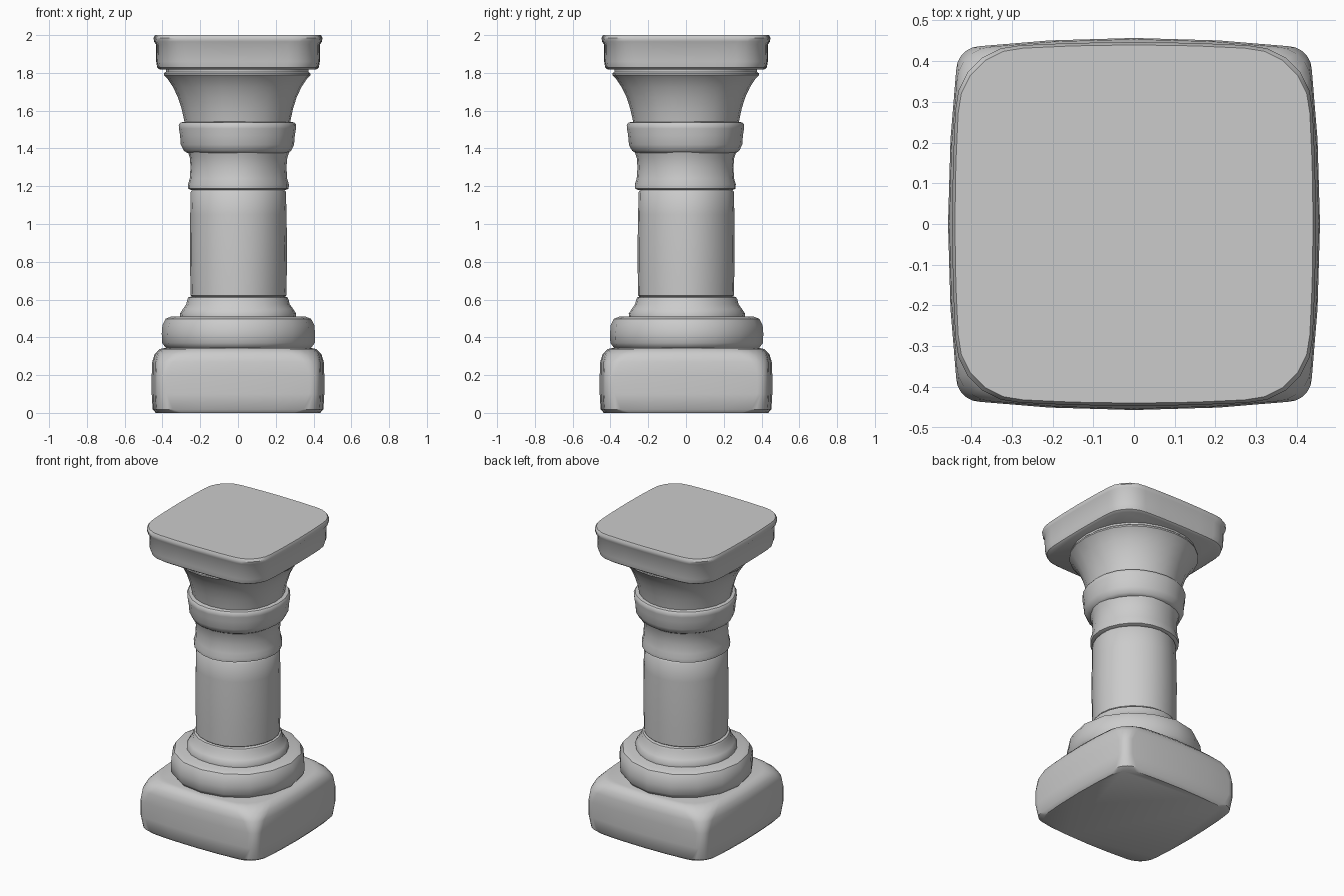
import bpy, bmesh, math, random

if "Cube" in bpy.data.objects:
    bpy.data.objects.remove(bpy.data.objects["Cube"])

random.seed(4)


def loft(name, rings, angle=40):
    """Skin a stack of equal-length rings, cap both ends, shade smooth."""
    bm = bmesh.new()
    loops = [[bm.verts.new(p) for p in ring] for ring in rings]
    n = len(loops[0])
    for a, b in zip(loops, loops[1:]):
        for i in range(n):
            j = (i + 1) % n
            bm.faces.new((a[i], a[j], b[j], b[i]))
    bm.faces.new(loops[0][::-1])
    bm.faces.new(loops[-1])
    mesh = bpy.data.meshes.new(name)
    bm.to_mesh(mesh)
    bm.free()
    ob = bpy.data.objects.new(name, mesh)
    bpy.context.collection.objects.link(ob)
    bpy.ops.object.select_all(action='DESELECT')
    ob.select_set(True)
    bpy.context.view_layer.objects.active = ob
    bpy.ops.object.shade_smooth_by_angle(angle=math.radians(angle))
    return ob


def turned(name, profile, sides=24, wear=0.008, angle=40):
    """Round stone drum from (radius, z) points, with gently worn sides."""
    p1, p2 = random.uniform(0, 6), random.uniform(0, 6)
    rings = []
    for r, z in profile:
        ring = []
        for i in range(sides):
            a = math.tau * i / sides
            k = 1 + wear * (math.sin(3 * a + p1 + z) + math.sin(5 * a + p2 - 2 * z))
            ring.append((r * k * math.cos(a), r * k * math.sin(a), z))
        rings.append(ring)
    return loft(name, rings, angle)


def block(name, levels, steps=5):
    """Rounded square block from (half width, corner radius, bow, z) levels."""
    rings = []
    for half, rad, bow, z in levels:
        ring = []
        for q in range(4):
            c = half - bow - rad
            pts = [(half, 0), (half - bow * 0.3, c * 0.55)]
            for s in range(steps + 1):
                t = math.pi / 2 * s / steps
                pts.append((c + rad * math.cos(t), c + rad * math.sin(t)))
            pts.append((c * 0.55, half - bow * 0.3))
            ca, sa = [(1, 0), (0, 1), (-1, 0), (0, -1)][q]
            ring += [(x * ca - y * sa, x * sa + y * ca, z) for x, y in pts]
        rings.append(ring)
    return loft(name, rings)


# Square plinth with softened top edge
block("plinth", [
    (0.435, 0.13, 0.012, 0.0), (0.452, 0.09, 0.018, 0.018),
    (0.457, 0.06, 0.020, 0.10), (0.457, 0.06, 0.020, 0.20),
    (0.454, 0.09, 0.018, 0.27), (0.442, 0.14, 0.014, 0.31),
    (0.415, 0.18, 0.010, 0.338), (0.39, 0.19, 0.008, 0.343)])

# Thick base ring
turned("base_ring", [
    (0.36, 0.335), (0.385, 0.345), (0.404, 0.37), (0.406, 0.42),
    (0.402, 0.465), (0.385, 0.498), (0.355, 0.51)], sides=16, wear=0.007)

# Flared foot under the shaft
turned("shaft_foot", [
    (0.305, 0.50), (0.308, 0.525), (0.292, 0.55), (0.274, 0.575),
    (0.268, 0.60), (0.262, 0.612), (0.24, 0.618)])

# Plain shaft
turned("shaft", [
    (0.242, 0.612), (0.253, 0.622), (0.256, 0.75), (0.257, 0.90),
    (0.255, 1.05), (0.252, 1.17), (0.242, 1.183)], wear=0.006)

# Waisted neck above the shaft
turned("neck", [
    (0.25, 1.18), (0.266, 1.187), (0.267, 1.21), (0.258, 1.24),
    (0.254, 1.30), (0.258, 1.35), (0.270, 1.385), (0.26, 1.40)])

# Collar band
turned("collar", [
    (0.265, 1.375), (0.284, 1.388), (0.300, 1.42), (0.304, 1.47),
    (0.310, 1.505), (0.311, 1.525), (0.302, 1.537), (0.27, 1.543)])

# Flaring bell of the capital
turned("capital_bell", [
    (0.278, 1.53), (0.284, 1.56), (0.295, 1.61), (0.314, 1.67),
    (0.340, 1.725), (0.370, 1.77), (0.388, 1.788), (0.388, 1.797),
    (0.378, 1.806), (0.378, 1.83)], wear=0.006)

# Square top slab with a thin lip
block("top_slab", [
    (0.415, 0.17, 0.006, 1.818), (0.428, 0.17, 0.006, 1.828),
    (0.433, 0.16, 0.006, 1.86), (0.434, 0.16, 0.006, 1.95),
    (0.445, 0.16, 0.008, 1.966), (0.447, 0.16, 0.008, 1.985),
    (0.440, 0.16, 0.008, 2.0)])
